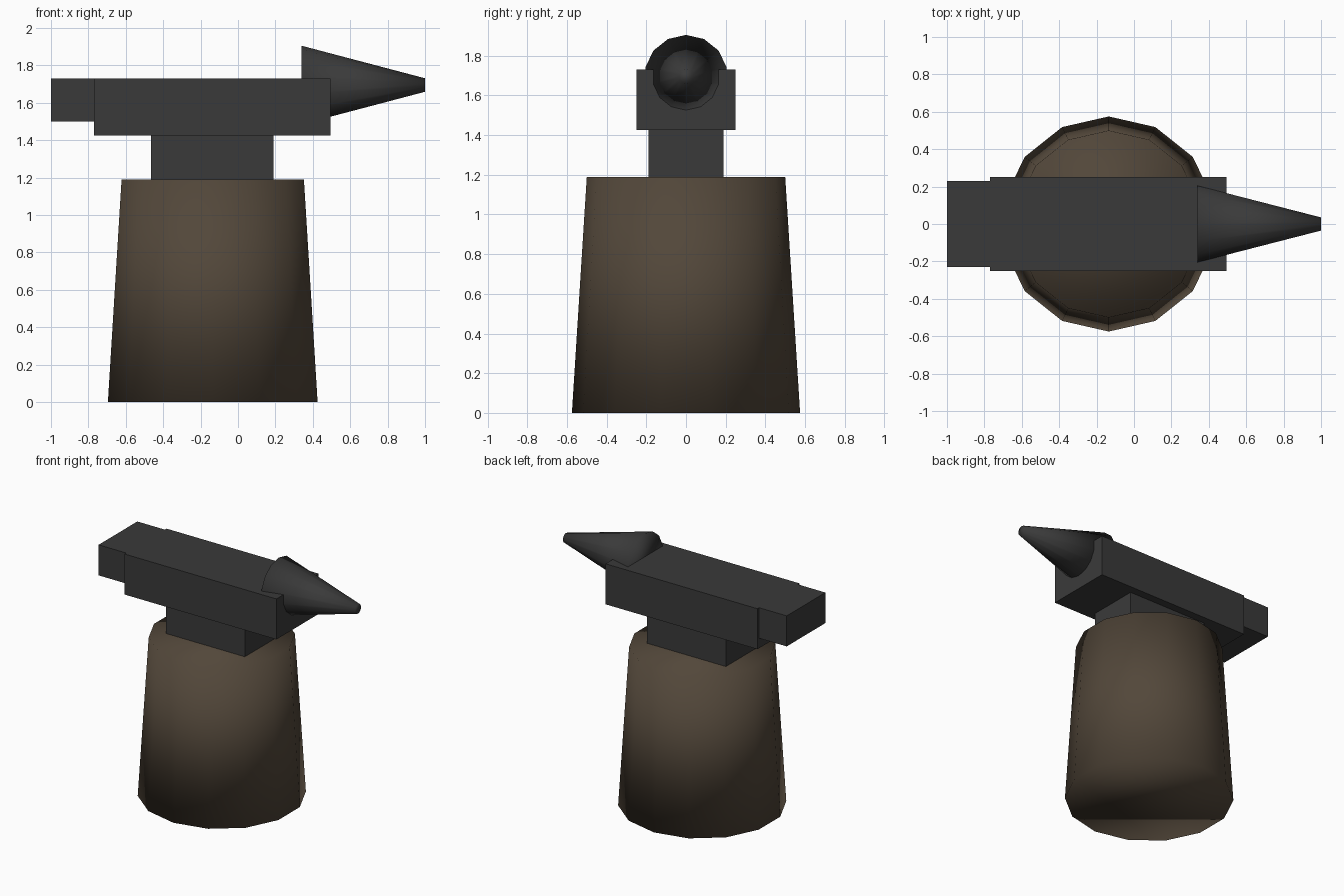
import bpy
import math
from mathutils import Matrix

cube = bpy.data.objects.get("Cube")
if cube:
    bpy.data.objects.remove(cube, do_unlink=True)


def make_material(name, rgb):
    mat = bpy.data.materials.new(name)
    color = (*rgb, 1.0)
    mat.diffuse_color = color
    mat.use_nodes = True
    bsdf = mat.node_tree.nodes["Principled BSDF"]
    bsdf.inputs["Base Color"].default_value = color
    bsdf.inputs["Roughness"].default_value = 0.8
    return mat


iron = make_material("dark_iron", (0.042, 0.042, 0.042))
wood = make_material("brown_wood", (0.085, 0.063, 0.042))


def box(name, mat, x, y, z):
    """Block spanning x and z ranges, with half width y."""
    bpy.ops.mesh.primitive_cube_add(size=1)
    obj = bpy.context.object
    obj.name = name
    size = Matrix.Diagonal((x[1] - x[0], 2 * y, z[1] - z[0], 1))
    centre = Matrix.Translation((sum(x) / 2, 0, sum(z) / 2))
    obj.data.transform(centre @ size)
    obj.data.materials.append(mat)
    return obj


def taper(name, mat, r1, r2, depth, location, rotation=(0, 0, 0)):
    """Fourteen-sided frustum, shaded smooth across its caps."""
    bpy.ops.mesh.primitive_cone_add(vertices=14, radius1=r1, radius2=r2,
                                    depth=depth, location=location, rotation=rotation)
    obj = bpy.context.object
    obj.name = name
    obj.data.materials.append(mat)
    bpy.ops.object.shade_smooth()
    return obj


# Wooden base
taper("stump", wood, 0.575, 0.5, 1.19, (-0.135, 0, 0.595))

# Iron body
box("waist", iron, (-0.465, 0.19), 0.19, (1.19, 1.43))
box("body", iron, (-0.77, 0.495), 0.25, (1.425, 1.73))
box("heel", iron, (-1.0, -0.765), 0.23, (1.5, 1.73))

# Horn pointing along +x, one corner straight up
horn = taper("horn", iron, 0.21, 0.036, 0.66, (0.67, 0, 1.695))
turn = Matrix.Rotation(math.pi / 2, 4, "Y") @ Matrix.Rotation(math.pi / 2, 4, "Z")
horn.data.transform(turn)
